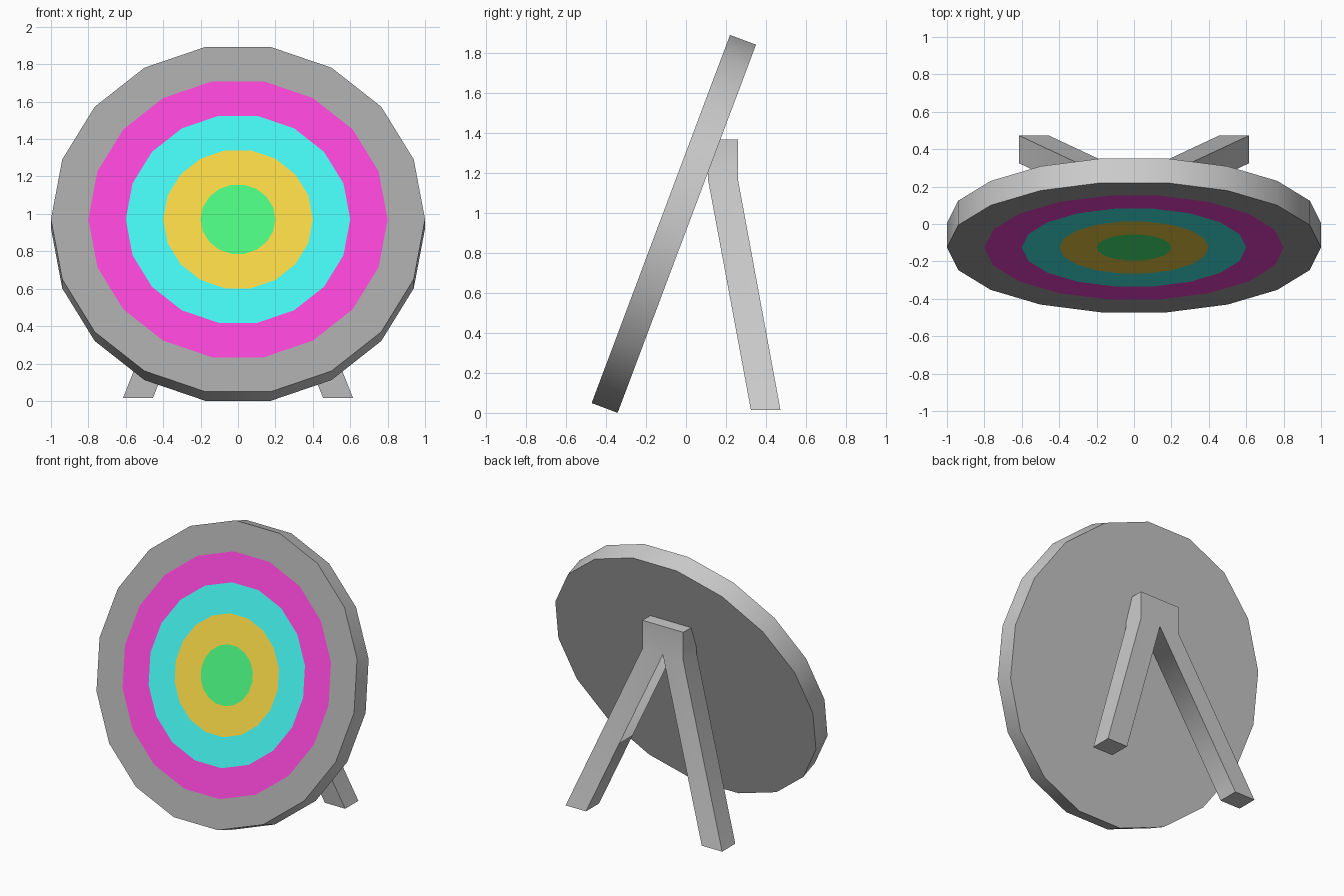
import bpy, bmesh, math

if "Cube" in bpy.data.objects:
    bpy.data.objects.remove(bpy.data.objects["Cube"])

SIDES = 18
TILT = math.radians(20.6)
THICK = 0.139


def material(name, rgb):
    m = bpy.data.materials.new(name)
    m.diffuse_color = (*rgb, 1)
    m.use_nodes = True
    m.node_tree.nodes["Principled BSDF"].inputs["Base Color"].default_value = m.diffuse_color
    return m


def finish(bm, name):
    bmesh.ops.recalc_face_normals(bm, faces=bm.faces[:])
    mesh = bpy.data.meshes.new(name)
    bm.to_mesh(mesh)
    bm.free()
    ob = bpy.data.objects.new(name, mesh)
    bpy.context.collection.objects.link(ob)
    return ob


def smooth(ob):
    bpy.ops.object.select_all(action='DESELECT')
    ob.select_set(True)
    bpy.context.view_layer.objects.active = ob
    bpy.ops.object.shade_smooth_by_angle(angle=math.radians(30))


def loop(bm, r, y):
    return [bm.verts.new((r * math.cos(2 * math.pi * i / SIDES), y,
                          r * math.sin(2 * math.pi * i / SIDES)))
            for i in range(SIDES)]


def bridge(bm, a, b, mat=0):
    n = len(a)
    for i in range(n):
        j = (i + 1) % n
        bm.faces.new((a[i], a[j], b[j], b[i])).material_index = mat


# Target board: plain back and rim, coloured rings flush on the front
bm = bmesh.new()
back = loop(bm, 1.0, THICK)
bm.faces.new(back)
rings = [loop(bm, r, 0) for r in (1.0, 0.8, 0.6, 0.4, 0.2)]
bridge(bm, back, rings[0])
for k in range(4):
    bridge(bm, rings[k], rings[k + 1], k + 1)
bm.faces.new(rings[4]).material_index = 5
board = finish(bm, "target_board")
for name, rgb in (("board_grey", (0.8, 0.8, 0.8)),
                  ("outer_ring", (0.37, 0.37, 0.37)),
                  ("magenta_ring", (0.9, 0.06, 0.65)),
                  ("cyan_ring", (0.06, 0.9, 0.86)),
                  ("orange_ring", (0.9, 0.66, 0.06)),
                  ("green_bullseye", (0.07, 0.9, 0.21))):
    board.data.materials.append(material(name, rgb))
board.rotation_euler.x = -TILT
board.location = (0, -0.126, 0.971)
smooth(board)

# Rear stand: half of an upside-down V lofted from top block to foot, mirrored
bm = bmesh.new()
sections = []
for x0, x1, y0, y1, z in ((0, 0.16, 0.11, 0.26, 1.37),
                          (0, 0.16, 0.11, 0.26, 1.17),
                          (0.455, 0.615, 0.325, 0.473, 0.015)):
    sections.append([bm.verts.new((x, y, z)) for x, y in
                     ((x0, y0), (x1, y0), (x1, y1), (x0, y1))])
bm.faces.new(sections[0])
bm.faces.new(sections[2])
top, mid, foot = sections
for i in range(3):  # block is left open on the mirror plane
    bm.faces.new((top[i], top[i + 1], mid[i + 1], mid[i]))
bridge(bm, mid, foot)
stand = finish(bm, "rear_stand")
smooth(stand)
mirror = stand.modifiers.new("mirror", 'MIRROR')
mirror.use_axis = (True, False, False)
